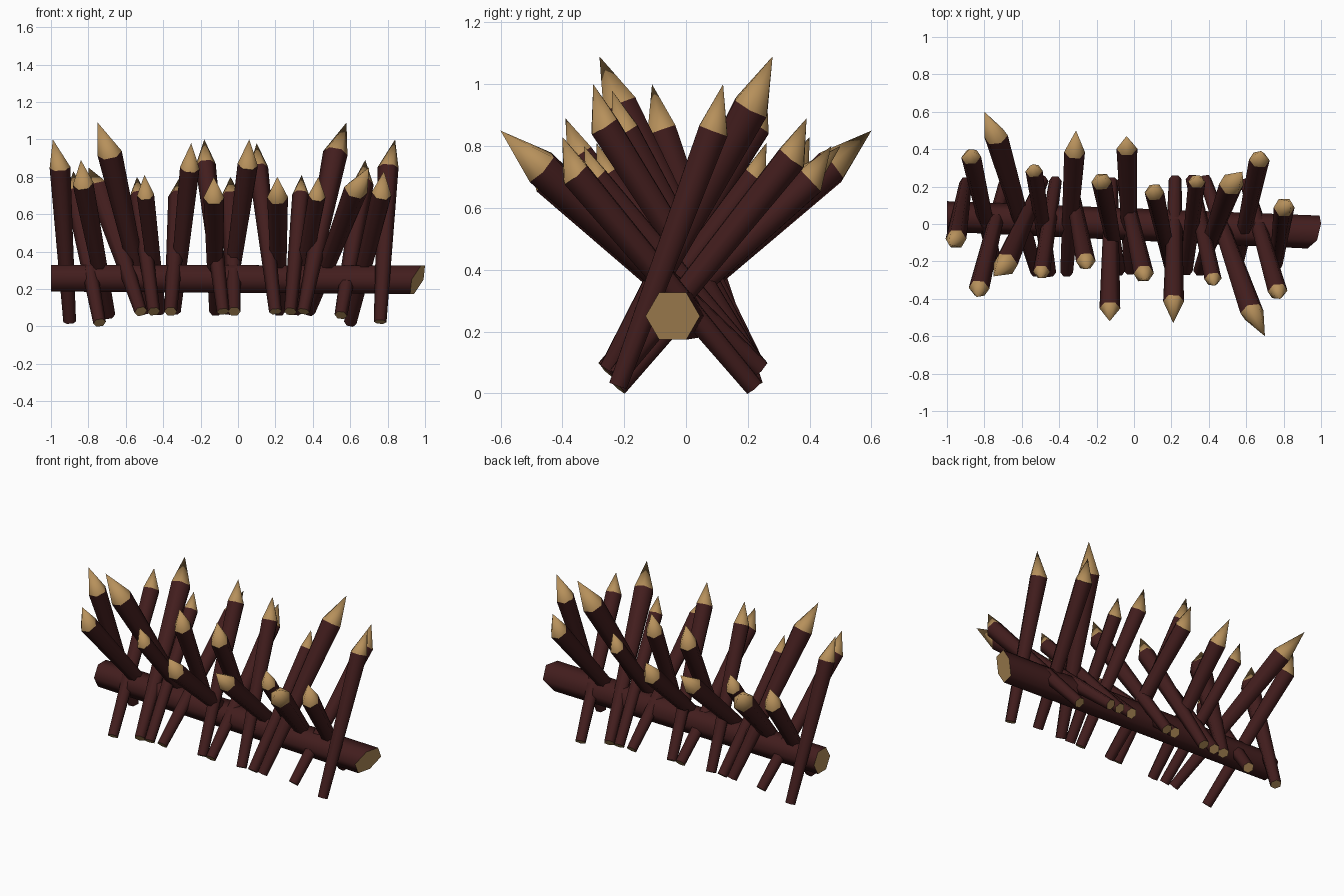
import bpy, bmesh, math
from mathutils import Vector

if "Cube" in bpy.data.objects:
    bpy.data.objects.remove(bpy.data.objects["Cube"])


def material(name, rgb):
    m = bpy.data.materials.new(name)
    m.diffuse_color = (*rgb, 1)
    m.use_nodes = True
    m.node_tree.nodes["Principled BSDF"].inputs["Base Color"].default_value = m.diffuse_color
    return m


BARK = material("dark bark", (0.055, 0.0125, 0.0125))
WOOD = material("cut wood", (0.47, 0.28, 0.105))
SIDES = 6


def ring(bm, centre, axis, r, phase=0.0):
    rot = Vector((0, 0, 1)).rotation_difference(axis)
    return [bm.verts.new(centre + rot @ Vector((r * math.cos(a), r * math.sin(a), 0)))
            for a in (phase + 2 * math.pi * i / SIDES for i in range(SIDES))]


def bridge(bm, low, high):
    for i in range(SIDES):
        j = (i + 1) % SIDES
        bm.faces.new((low[i], low[j], high[j], high[i]))


def finish(bm, name):
    bmesh.ops.recalc_face_normals(bm, faces=bm.faces)
    # smooth faces, crisp where bark meets bare wood
    for f in bm.faces:
        f.smooth = True
    for e in bm.edges:
        if len({f.material_index for f in e.link_faces}) > 1:
            e.smooth = False
    me = bpy.data.meshes.new(name)
    bm.to_mesh(me)
    bm.free()
    me.materials.append(BARK)
    me.materials.append(WOOD)
    ob = bpy.data.objects.new(name, me)
    bpy.context.collection.objects.link(ob)
    return ob


# Sharpened stake: tapered bark shaft, bare point bent upward, cut foot
def stake(name, foot, tip, r, lean, bend):
    foot, tip = Vector(foot), Vector(tip)
    step = (tip - foot).normalized() * 3.0 * r
    shoulder = tip - Vector((step.x * lean - bend, step.y * lean, step.z))
    axis = (shoulder - foot).normalized()
    bm = bmesh.new()
    low = ring(bm, foot, axis, 0.034)
    high = ring(bm, shoulder, axis, r * 1.05)
    bridge(bm, low, high)
    bm.faces.new(low).material_index = 1
    point = bm.verts.new(tip)
    for i in range(SIDES):
        bm.faces.new((high[i], high[(i + 1) % SIDES], point)).material_index = 1
    return finish(bm, name)


# Stakes leaning forward: foot, tip, shoulder radius, lean and sideways bend
# of the point, and the x, y of the tip of the matching back stake
STAKES = [
    ((-0.90, 0.22, 0.025), (-0.99, -0.11, 1.00), 0.053, 0.6, 0.03, (0.84, 0.12)),
    ((-0.69, 0.22, 0.06), (-0.84, -0.39, 0.89), 0.053, 0.5, 0.0, (0.68, 0.39)),
    ((-0.49, 0.23, 0.08), (-0.75, -0.28, 1.09), 0.063, 0.8, 0.03, (0.58, 0.28)),
    ((-0.42, 0.23, 0.08), (-0.50, -0.29, 0.81), 0.044, 0.45, 0.0, (0.34, 0.26)),
    ((-0.34, 0.23, 0.08), (-0.25, -0.24, 0.98), 0.050, 0.6, 0.0, (0.10, 0.21)),
    ((-0.12, 0.23, 0.08), (-0.13, -0.52, 0.80), 0.053, 0.6, 0.0, (-0.04, 0.47)),
    ((-0.06, 0.23, 0.08), (0.06, -0.30, 1.00), 0.052, 0.45, 0.0, (-0.18, 0.26)),
    ((0.22, 0.24, 0.08), (0.21, -0.53, 0.80), 0.053, 1.0, 0.0, (-0.31, 0.50)),
    ((0.31, 0.24, 0.08), (0.43, -0.33, 0.80), 0.044, 0.45, 0.0, (-0.54, 0.32)),
    ((0.38, 0.24, 0.08), (0.70, -0.60, 0.85), 0.061, 1.0, -0.02, (-0.80, 0.60)),
    ((0.60, 0.22, 0.02), (0.78, -0.40, 0.83), 0.051, 0.45, 0.0, (-0.88, 0.40)),
]
CX = -0.07  # upright axis about which the back row repeats the front row
for i, (foot, tip, r, lean, bend, back) in enumerate(STAKES, 1):
    stake(f"front_stake_{i}", foot, tip, r, lean, bend)
    spread = 0.02 if foot[2] > 0.07 else 0
    stake(f"back_stake_{i}", (2 * CX - foot[0], -foot[1] - spread, foot[2]),
          (*back, tip[2]), r, lean, -bend)

# Crossbar log: square cut on the left, slanted cut on the right
bm = bmesh.new()
X = Vector((1, 0, 0))
left, right = Vector((-1, 0.04, 0.258)), Vector((0.96, -0.043, 0.25))
ends = [ring(bm, left, X, 0.082, math.pi / 6), ring(bm, right, X, 0.088, math.pi / 6)]
for v in ends[1]:
    d = v.co - right
    v.co.x += 0.04 * max(-1, min(1, (d.z + 0.8 * d.y) / 0.088))
bridge(bm, *ends)
for e in ends:
    bm.faces.new(e).material_index = 1
finish(bm, "crossbar_log")
